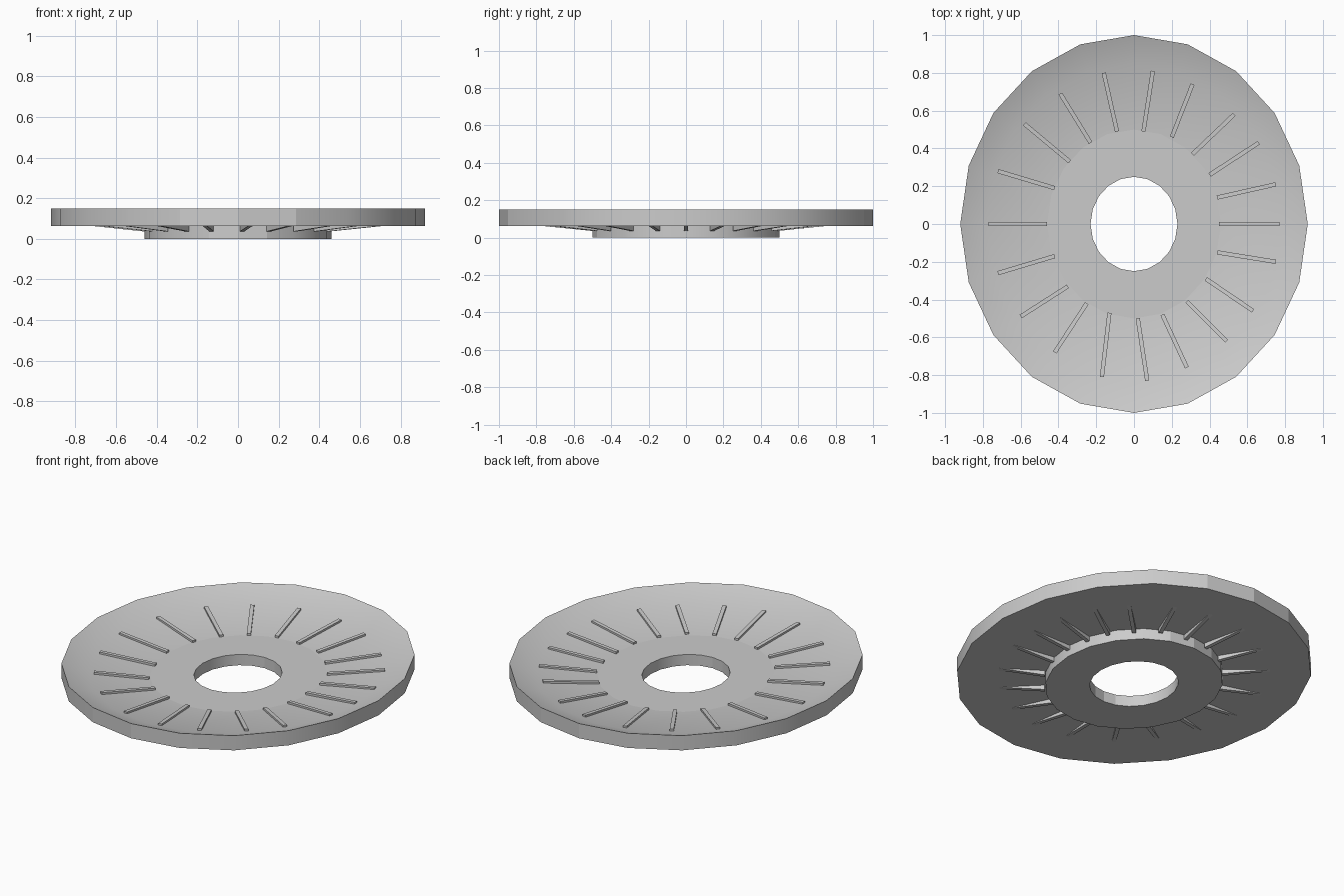
import bpy, bmesh, math
from mathutils import Vector

if "Cube" in bpy.data.objects:
    bpy.data.objects.remove(bpy.data.objects["Cube"])

SIDES = 20
SX = 0.92  # the disc is slightly narrower across x


def finish(name, bm, smooth=None):
    bmesh.ops.recalc_face_normals(bm, faces=bm.faces)
    me = bpy.data.meshes.new(name)
    bm.to_mesh(me)
    bm.free()
    ob = bpy.data.objects.new(name, me)
    bpy.context.collection.objects.link(ob)
    if smooth:
        bpy.ops.object.select_all(action='DESELECT')
        ob.select_set(True)
        bpy.context.view_layer.objects.active = ob
        bpy.ops.object.shade_smooth_by_angle(angle=math.radians(smooth))
    return ob


def lathe(name, profile):
    """Revolve a closed (radius, z) profile into an oval ring."""
    bm = bmesh.new()
    rings = []
    for i in range(SIDES):
        a = 2 * math.pi * i / SIDES
        rings.append([bm.verts.new((SX * r * math.cos(a), r * math.sin(a), z))
                      for r, z in profile])
    n = len(profile)
    for i in range(SIDES):
        p, q = rings[i], rings[(i + 1) % SIDES]
        for j in range(n):
            k = (j + 1) % n
            bm.faces.new((p[j], q[j], q[k], p[k]))
    return finish(name, bm, 19)


# Flat central hub with a round hole
lathe("hub", [(0.25, 0), (0.5, 0), (0.5, 0.064), (0.25, 0.064)])

# Shallow dish with a raised sloping rim
lathe("dish", [(0.5, 0.063), (1, 0.063), (1, 0.15), (0.85, 0.094), (0.5, 0.064)])

# Radial ribs through the dish: outer x, y then inner x, y
RIBS = [
    (0.77, 0, 0.45, 0), (0.75, 0.21, 0.44, 0.14), (0.66, 0.43, 0.40, 0.26),
    (0.53, 0.58, 0.31, 0.37), (0.31, 0.74, 0.20, 0.46), (0.10, 0.81, 0.05, 0.49),
    (-0.16, 0.80, -0.09, 0.49), (-0.39, 0.69, -0.23, 0.43), (-0.58, 0.53, -0.34, 0.33),
    (-0.72, 0.28, -0.42, 0.19), (-0.77, 0, -0.46, 0), (-0.72, -0.26, -0.42, -0.17),
    (-0.60, -0.49, -0.35, -0.33), (-0.42, -0.68, -0.25, -0.42), (-0.17, -0.81, -0.13, -0.47),
    (0.07, -0.83, 0.02, -0.50), (0.28, -0.76, 0.15, -0.48), (0.49, -0.62, 0.28, -0.41),
    (0.63, -0.46, 0.38, -0.29), (0.75, -0.20, 0.44, -0.15),
]
for i, (ox, oy, ix, iy) in enumerate(RIBS):
    side = Vector((oy - iy, ix - ox)).normalized() * 0.011
    bm = bmesh.new()
    ends = []
    for x, y, lo, hi in ((ix, iy, 0.036, 0.076), (ox, oy, 0.069, 0.103)):
        ends.append([bm.verts.new((x + s * side.x, y + s * side.y, z))
                     for s, z in ((-1, lo), (1, lo), (1, hi), (-1, hi))])
    a, b = ends
    bm.faces.new(a)
    bm.faces.new(b)
    for j in range(4):
        k = (j + 1) % 4
        bm.faces.new((a[j], a[k], b[k], b[j]))
    finish(f"rib_{i + 1:02d}", bm)
